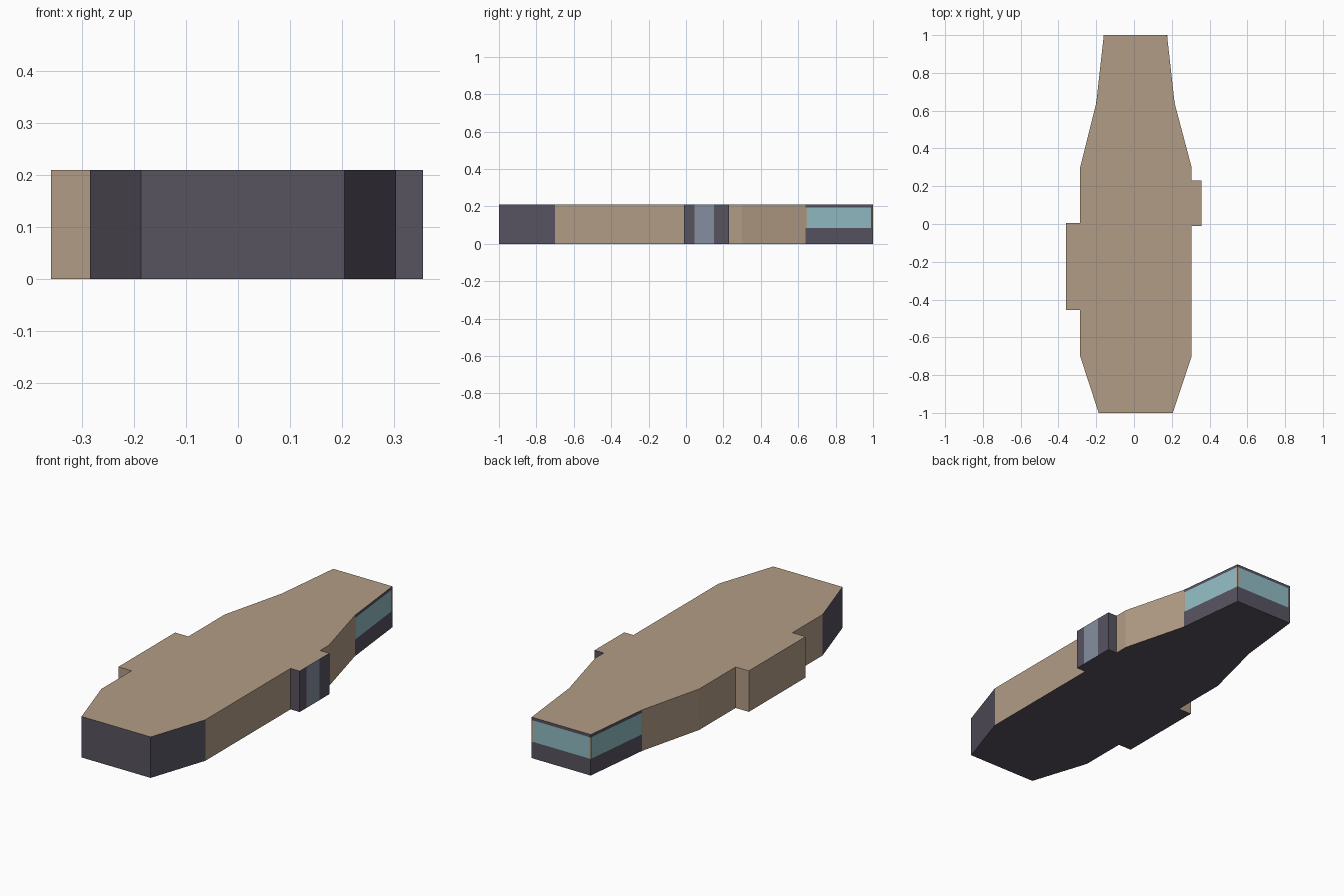
import bpy
import bmesh
from mathutils import Vector

if "Cube" in bpy.data.objects:
    bpy.data.objects.remove(bpy.data.objects["Cube"], do_unlink=True)

HEIGHT = 0.21
SILL, LINTEL = 0.085, 0.195
BOW_END, STERN_START = -0.7, 0.64


def material(name, r, g, b):
    mat = bpy.data.materials.new(name)
    mat.use_nodes = True
    mat.diffuse_color = (r, g, b, 1)
    mat.node_tree.nodes["Principled BSDF"].inputs["Base Color"].default_value = (r, g, b, 1)
    return mat


TAN, DARK, GLASS, DOOR = range(4)
MATERIALS = [
    material("tan_hull", 0.45, 0.335, 0.238),
    material("dark_grey_panel", 0.096, 0.087, 0.118),
    material("pale_teal_glass", 0.28, 0.50, 0.545),
    material("blue_grey_door", 0.235, 0.27, 0.345),
]


def finish(name, bm):
    bmesh.ops.recalc_face_normals(bm, faces=bm.faces[:])
    mesh = bpy.data.meshes.new(name)
    bm.to_mesh(mesh)
    bm.free()
    for mat in MATERIALS:
        mesh.materials.append(mat)
    obj = bpy.data.objects.new(name, mesh)
    bpy.context.collection.objects.link(obj)
    return obj


def extrude_outline(points):
    bm = bmesh.new()
    base = bm.faces.new([bm.verts.new((x, y, 0)) for x, y in points])
    grown = bmesh.ops.extrude_face_region(bm, geom=[base], use_keep_orig=True)
    top = [v for v in grown["geom"] if isinstance(v, bmesh.types.BMVert)]
    bmesh.ops.translate(bm, verts=top, vec=(0, 0, HEIGHT))
    bmesh.ops.recalc_face_normals(bm, faces=bm.faces[:])
    return bm


def cut(bm, rule, point, normal):
    """Split the faces that satisfy the rule along a plane."""
    faces = [f for f in bm.faces if rule(f)]
    edges = {e for f in faces for e in f.edges}
    bmesh.ops.bisect_plane(bm, geom=faces + list(edges), plane_co=point, plane_no=normal)


def is_wall(f):
    return abs(f.normal.z) < 0.5


def is_stern(f):
    return is_wall(f) and f.calc_center_median().y > STERN_START + 0.01


def is_airlock(f):
    c = f.calc_center_median()
    return is_wall(f) and c.x > 0.31 and -0.02 < c.y < 0.24


def is_airlock_outer(f):
    return is_airlock(f) and f.normal.x > 0.9


# Hull with side bay and airlock in one outline
right_side = [(0.205, -1), (0.305, BOW_END), (0.305, -0.01), (0.357, -0.01),
              (0.357, 0.23), (0.305, 0.23), (0.305, 0.3), (0.215, STERN_START), (0.175, 1)]
left_side = [(-0.16, 1), (-0.2, STERN_START), (-0.285, 0.3), (-0.285, 0.005),
             (-0.36, 0.005), (-0.36, -0.455), (-0.285, -0.455), (-0.285, BOW_END), (-0.187, -1)]
hull = extrude_outline(right_side + left_side)

# Window bands round the stern and the door strip on the airlock
for z in (SILL, LINTEL):
    cut(hull, is_stern, (0, 0, z), (0, 0, 1))
for y in (0.045, 0.15):
    cut(hull, is_airlock_outer, (0, y, 0), (0, 1, 0))
hull.normal_update()

for f in hull.faces:
    c = f.calc_center_median()
    if f.normal.z < -0.5:
        f.material_index = DARK
    elif is_stern(f):
        f.material_index = GLASS if SILL < c.z < LINTEL else DARK
    elif is_airlock_outer(f) and 0.045 < c.y < 0.15:
        f.material_index = DOOR
    elif is_airlock(f) or (is_wall(f) and c.y < BOW_END):
        f.material_index = DARK
finish("hull", hull)


# Slim posts at both ends of each stern window
def window_post(name, corner, toward):
    along = (Vector(toward) - Vector(corner)).normalized()
    out = Vector((along.y, -along.x))
    if out.dot(Vector(corner) - Vector((0, 0.7))) < 0:
        out = -out
    a = Vector(corner)
    b = a + along * 0.007
    ring = [a - out * 0.001, b - out * 0.001, b + out * 0.001, a + out * 0.001]
    bm = bmesh.new()
    low, high = ([bm.verts.new((p.x, p.y, z)) for p in ring] for z in (SILL, LINTEL))
    bm.faces.new(low)
    bm.faces.new(high)
    for i in range(4):
        j = (i + 1) % 4
        bm.faces.new((low[i], low[j], high[j], high[i]))
    finish(name, bm)


stern = right_side[-2:] + left_side[:2]
for side, p, q in zip(("left", "rear", "right"), stern, stern[1:]):
    window_post(side + "_window_post_a", p, q)
    window_post(side + "_window_post_b", q, p)
